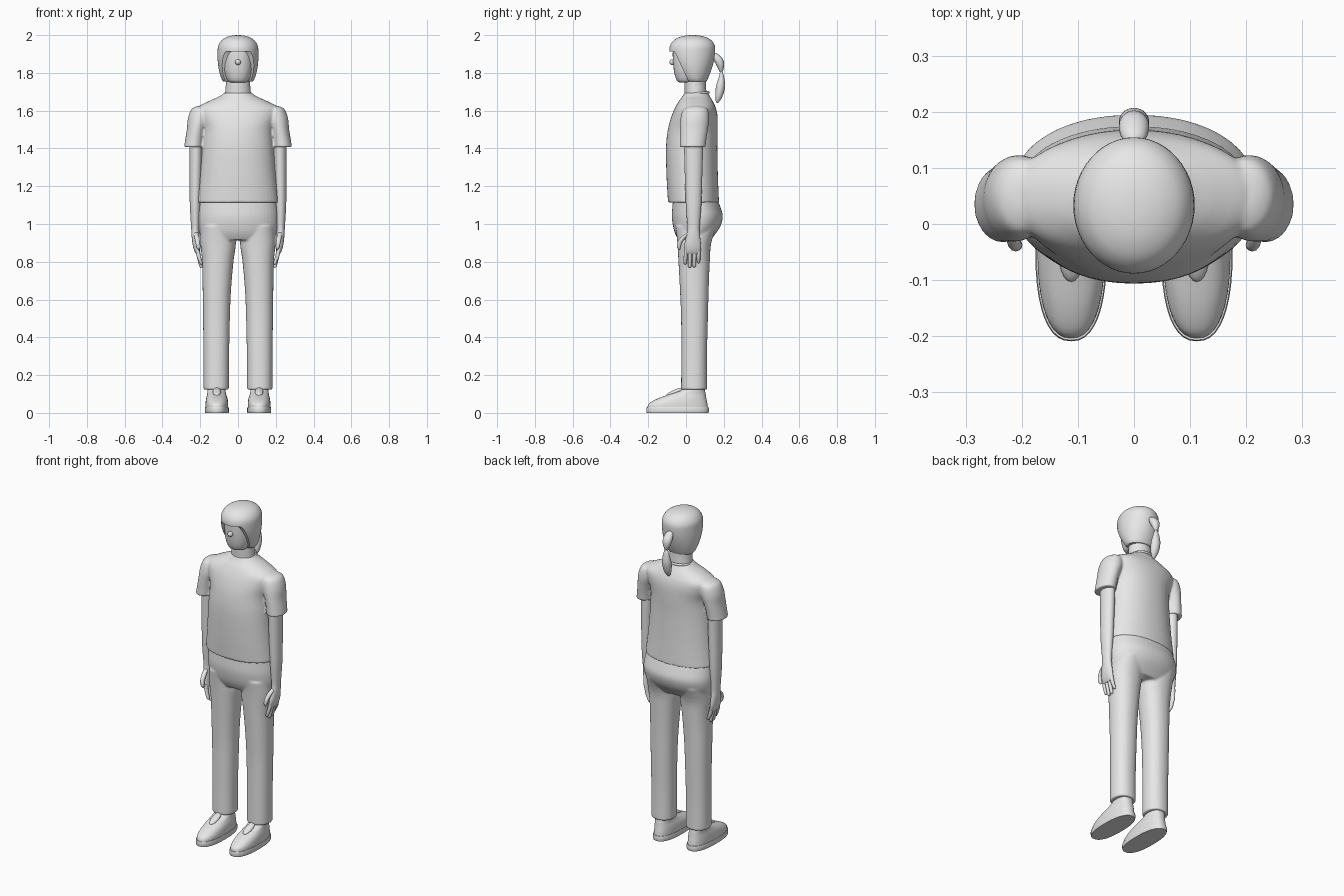
import bpy, bmesh, math
from mathutils import Vector, Matrix

grey = bpy.data.materials.new("plain grey")
grey.diffuse_color = (0.8, 0.8, 0.8, 1)


def finish(name, bm):
    """Turn a bmesh into a smooth grey object."""
    bmesh.ops.recalc_face_normals(bm, faces=bm.faces)
    me = bpy.data.meshes.new(name)
    bm.to_mesh(me)
    bm.free()
    ob = bpy.data.objects.new(name, me)
    bpy.context.collection.objects.link(ob)
    me.materials.append(grey)
    shade(ob)
    return ob


def activate(ob):
    bpy.ops.object.select_all(action='DESELECT')
    ob.select_set(True)
    bpy.context.view_layer.objects.active = ob


def shade(ob, angle=45):
    activate(ob)
    bpy.ops.object.shade_smooth_by_angle(angle=math.radians(angle))


def blend(rings, steps):
    """Catmull-Rom interpolation between key rings (x, y, z, rx, ry)."""
    out = []
    for i in range(len(rings) - 1):
        p1, p2 = Vector(rings[i]), Vector(rings[i + 1])
        p0 = Vector(rings[i - 1]) if i else p1
        p3 = Vector(rings[i + 2]) if i + 2 < len(rings) else p2
        for s in range(steps):
            t = s / steps
            out.append(0.5 * (2 * p1 + (p2 - p0) * t + (2 * p0 - 5 * p1 + 4 * p2 - p3) * t * t
                              + (3 * p1 - p0 - 3 * p2 + p3) * t ** 3))
    return out + [Vector(rings[-1])]


def add_loft(bm, rings, both=False, n=32, steps=4, power=2.0):
    """Capped loft through horizontal oval rings, optionally on both sides."""
    for sx in ((1, -1) if both else (1,)):
        loops = []
        for x, y, z, rx, ry in blend(rings, steps):
            loop = []
            for k in range(n):
                a = 2 * math.pi * k / n
                c, s = math.cos(a), math.sin(a)
                px = x + rx * math.copysign(abs(c) ** (2 / power), c)
                py = y + ry * math.copysign(abs(s) ** (2 / power), s)
                loop.append(bm.verts.new((sx * px, py, z)))
            loops.append(loop)
        for a, b in zip(loops, loops[1:]):
            for k in range(n):
                bm.faces.new((a[k], a[(k + 1) % n], b[(k + 1) % n], b[k]))
        bm.faces.new(loops[0])
        bm.faces.new(loops[-1])


def loft(name, rings, **kw):
    bm = bmesh.new()
    add_loft(bm, rings, **kw)
    return finish(name, bm)


def fuse(ob, voxel, rounds):
    """Weld overlapping lofts into one soft skin."""
    activate(ob)
    m = ob.modifiers.new("fuse", 'REMESH')
    m.mode = 'VOXEL'
    m.voxel_size = voxel
    bpy.ops.object.modifier_apply(modifier=m.name)
    m = ob.modifiers.new("soften", 'SMOOTH')
    m.factor, m.iterations = 0.5, rounds
    bpy.ops.object.modifier_apply(modifier=m.name)
    shade(ob, 60)


# Shirt: body and short sleeves
bm = bmesh.new()
add_loft(bm, [(0, .04, 1.113, .217, .135), (0, .033, 1.25, .202, .136), (0, .03, 1.4, .19, .136),
              (0, .036, 1.5, .186, .132), (0, .045, 1.57, .21, .122), (0, .05, 1.615, .215, .108),
              (0, .052, 1.65, .155, .09), (0, .054, 1.675, .1, .073), (0, .054, 1.695, .072, .062)], n=48, power=2.15)
add_loft(bm, [(.19, .05, 1.625, .025, .03), (.198, .05, 1.608, .048, .064), (.205, .047, 1.56, .06, .076),
              (.22, .042, 1.5, .051, .074), (.229, .038, 1.45, .05, .07), (.235, .035, 1.407, .051, .068)], both=True)
fuse(finish("shirt", bm), .006, 5)

# Collar band
bm = bmesh.new()
tilt = Matrix.Translation((0, .058, 1.69)) @ Matrix.Rotation(math.radians(6), 4, 'X')
ring = [[bm.verts.new(tilt @ Vector(((.068 + .006 * math.cos(b)) * math.cos(a),
                                     (.061 + .006 * math.cos(b)) * math.sin(a), .007 * math.sin(b))))
         for b in [2 * math.pi * j / 8 for j in range(8)]] for a in [2 * math.pi * i / 40 for i in range(40)]]
for i in range(40):
    for j in range(8):
        p, q = ring[i], ring[(i + 1) % 40]
        bm.faces.new((p[j], q[j], q[(j + 1) % 8], p[(j + 1) % 8]))
finish("collar", bm)

# Trousers: hips and two legs
bm = bmesh.new()
add_loft(bm, [(0, .048, 1.14, .203, .116), (0, .055, 1.09, .211, .127), (0, .06, 1.04, .217, .135),
              (0, .057, .99, .214, .126), (0, .05, .95, .203, .108), (0, .045, .915, .185, .085)], n=48, power=2.15)
add_loft(bm, [(.108, .055, .99, .09, .11), (.105, .044, .9, .094, .09), (.107, .043, .8, .083, .083),
              (.112, .044, .65, .075, .076), (.114, .045, .5, .071, .071), (.115, .043, .3, .068, .068),
              (.115, .043, .123, .067, .069)], both=True, power=2.2)
fuse(finish("trousers", bm), .006, 5)

# Arms with palms
loft("arms", [(.222, .04, 1.5, .036, .05), (.222, .04, 1.4, .035, .05), (.224, .04, 1.25, .033, .046),
              (.226, .04, 1.1, .029, .041), (.226, .04, .98, .022, .032), (.225, .038, .94, .021, .036),
              (.221, .035, .89, .019, .044), (.216, .034, .86, .016, .044), (.212, .034, .84, .01, .038)],
     both=True, n=24)

# Fingers and thumbs
bm = bmesh.new()
for y0, y1, tip in ((.001, -.004, .785), (.023, .02, .768), (.045, .044, .77), (.066, .066, .792)):
    add_loft(bm, [(.216, y0, .87, .011, .011), (.208, (y0 + y1) / 2, .83, .011, .0105),
                  (.197, y1, tip + .012, .009, .009), (.195, y1, tip + .003, .006, .006),
                  (.194, y1, tip, .001, .001)], both=True, n=12, steps=3)
add_loft(bm, [(.224, .02, .955, .012, .014), (.218, -.012, .93, .013, .016), (.213, -.034, .9, .012, .013),
              (.209, -.037, .875, .01, .01), (.207, -.034, .862, .002, .002)], both=True, n=12)
finish("fingers", bm)

# Shoes: soles, uppers and tongues
loft("soles", [(.112, -.044, 0, .062, .163), (.112, -.044, .006, .064, .165), (.112, -.044, .024, .064, .165),
               (.112, -.044, .03, .062, .163)], both=True, steps=1, n=40, power=2.4)
loft("shoe_uppers", [(.112, -.044, .028, .06, .16), (.112, -.041, .05, .06, .154), (.112, -.022, .075, .057, .13),
                     (.113, .01, .1, .05, .094), (.114, .038, .122, .047, .062), (.114, .042, .16, .045, .058)],
     both=True, n=40, power=2.35)
bm = bmesh.new()
for sx in (1, -1):
    place = (Matrix.Translation((sx * .112, -.055, .112)) @ Matrix.Rotation(math.radians(22), 4, 'X')
             @ Matrix.Diagonal((.022, .052, .012, 1)))
    bmesh.ops.create_uvsphere(bm, u_segments=20, v_segments=12, radius=1, matrix=place)
finish("shoe_tongues", bm)

# Neck and face
loft("neck", [(0, .052, 1.66, .07, .06), (0, .05, 1.7, .067, .058), (0, .048, 1.75, .064, .057),
              (0, .048, 1.82, .064, .057)])
loft("face", [(0, .008, 1.75, .04, .045), (0, .008, 1.757, .053, .055), (0, .011, 1.78, .065, .068),
              (0, .02, 1.82, .077, .085), (0, .03, 1.88, .083, .1), (0, .034, 1.93, .08, .1),
              (0, .035, 1.96, .05, .07)], power=2.2)
bm = bmesh.new()
bmesh.ops.create_uvsphere(bm, u_segments=16, v_segments=10, radius=.015, matrix=Matrix.Translation((0, -.073, 1.857)))
finish("nose", bm)

# Hair cap, opened in front of the face
hair = loft("hair", [(0, .05, 1.755, .078, .058), (0, .046, 1.77, .088, .07), (0, .04, 1.81, .1, .092),
                     (0, .035, 1.86, .107, .112), (0, .033, 1.91, .108, .121), (0, .034, 1.945, .104, .118),
                     (0, .035, 1.973, .086, .099), (0, .035, 1.99, .058, .068), (0, .035, 1.998, .028, .033),
                     (0, .035, 2.0, .004, .004)], n=48)
bm = bmesh.new()
side = [(-.25, 1.912), (-.062, 1.912), (-.052, 1.895), (-.036, 1.86), (.02, 1.74), (-.25, 1.7)]
cap = bm.faces.new([bm.verts.new((-.3, y, z)) for y, z in side])
push = bmesh.ops.extrude_face_region(bm, geom=[cap])["geom"]
bmesh.ops.translate(bm, vec=(.6, 0, 0), verts=[v for v in push if isinstance(v, bmesh.types.BMVert)])
cutter = finish("hair_cutter", bm)
cutter.hide_render = True
activate(hair)
cut = hair.modifiers.new("opening", 'BOOLEAN')
cut.operation, cut.solver, cut.object = 'DIFFERENCE', 'EXACT', cutter
bpy.ops.object.modifier_apply(modifier=cut.name)
bpy.data.objects.remove(cutter)
shade(hair, 40)

# Ponytail: tied upper lock and hanging lower lock
loft("ponytail_upper", [(0, .15, 1.907, .004, .004), (0, .157, 1.895, .02, .018), (0, .172, 1.868, .027, .026),
                        (0, .183, 1.835, .022, .019), (0, .186, 1.805, .008, .007)], n=20)
loft("ponytail_lower", [(0, .186, 1.812, .007, .006), (0, .188, 1.78, .018, .013), (0, .183, 1.73, .027, .024),
                        (0, .175, 1.68, .023, .02), (0, .168, 1.65, .012, .01), (0, .166, 1.64, .002, .002)], n=20)
